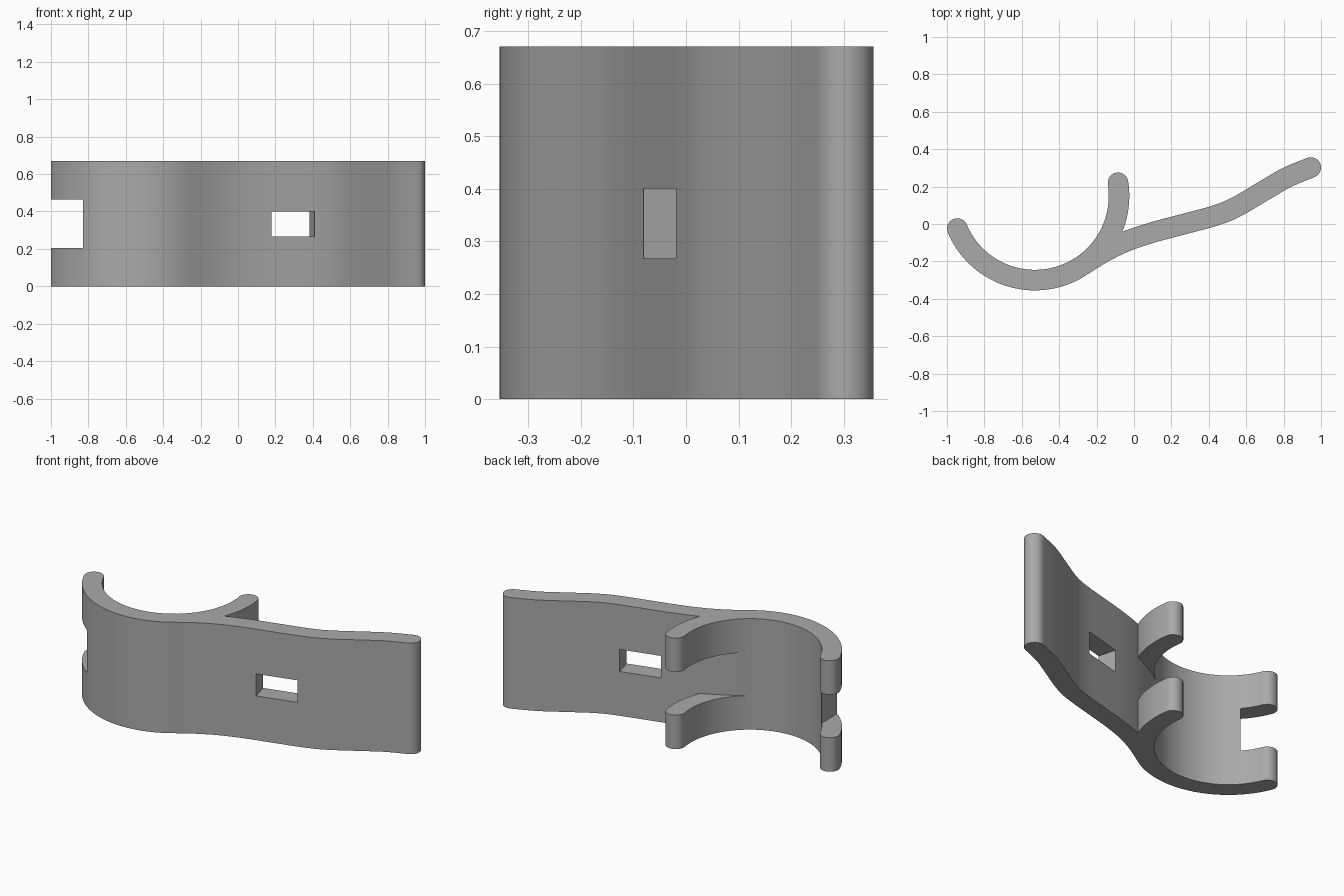
import bpy, bmesh, math
from mathutils import Vector

if "Cube" in bpy.data.objects:
    bpy.data.objects.remove(bpy.data.objects["Cube"], do_unlink=True)

HEIGHT = 0.67
HALF = 0.055                      # half of the wall thickness
CENTRE, RADIUS = Vector((-0.53, 0.15)), 0.45
GAP_LOW, GAP_HIGH = 0.205, 0.465  # slot between the prongs

grey = bpy.data.materials.new("plain grey")
grey.use_nodes = True
colour = (0.4, 0.4, 0.4, 1)
grey.diffuse_color = colour
grey.node_tree.nodes["Principled BSDF"].inputs["Base Color"].default_value = colour


def arc(start, end, steps):
    """Points on the hook's centre line, angles in degrees."""
    angles = [math.radians(start + (end - start) * i / steps) for i in range(steps + 1)]
    return [CENTRE + RADIUS * Vector((math.cos(a), math.sin(a))) for a in angles]


def smooth_path(points, steps):
    """Catmull-Rom curve through the points, the first being only a guide."""
    pts = points + [2 * points[-1] - points[-2]]
    path = []
    for a, b, c, d in zip(pts, pts[1:], pts[2:], pts[3:]):
        for i in range(steps):
            t = i / steps
            path.append(0.5 * (2 * b + (c - a) * t + (2 * a - 5 * b + 4 * c - d) * t**2
                               + (3 * b - a - 3 * c + d) * t**3))
    return path + [points[-1]]


def ribbon(path, cap_start, cap_end):
    """Closed outline of even thickness around a path, with round ends."""
    n = len(path)
    along = [(path[min(i + 1, n - 1)] - path[max(i - 1, 0)]).normalized() for i in range(n)]
    side = [Vector((-d.y, d.x)) * HALF for d in along]

    def cap(i, sign):
        turns = [math.pi * k / 12 for k in range(1, 12)]
        return [path[i] + sign * (math.sin(t) * HALF * along[i] - math.cos(t) * side[i])
                for t in turns]

    outline = [p - s for p, s in zip(path, side)]
    outline += cap(n - 1, 1) if cap_end else []
    outline += [p + s for p, s in zip(reversed(path), reversed(side))]
    return outline + (cap(0, -1) if cap_start else [])


def extrude(name, outline, low, high):
    bm = bmesh.new()
    face = bm.faces.new([bm.verts.new((p.x, p.y, low)) for p in outline])
    top = bmesh.ops.extrude_face_region(bm, geom=[face])["geom"]
    bmesh.ops.translate(bm, vec=(0, 0, high - low),
                        verts=[v for v in top if isinstance(v, bmesh.types.BMVert)])
    bmesh.ops.recalc_face_normals(bm, faces=bm.faces)
    mesh = bpy.data.meshes.new(name)
    bm.to_mesh(mesh)
    bm.free()
    mesh.materials.append(grey)
    obj = bpy.data.objects.new(name, mesh)
    bpy.context.collection.objects.link(obj)
    return obj


def box(name, x, y, width, depth, low, high, angle=0):
    u = Vector((math.cos(angle), math.sin(angle))) * width / 2
    v = Vector((-math.sin(angle), math.cos(angle))) * depth / 2
    c = Vector((x, y))
    return extrude(name, [c - u - v, c + u - v, c + u + v, c - u + v], low, high)


def combine(target, tool, operation):
    mod = target.modifiers.new(operation.lower(), "BOOLEAN")
    mod.operation, mod.solver, mod.object = operation, "EXACT", tool
    bpy.context.view_layer.objects.active = target
    bpy.ops.object.modifier_apply(modifier=mod.name)
    bpy.data.objects.remove(tool, do_unlink=True)


# Body: hook wall running into the wavy tail
hook = arc(202.8, 305, 40)
tail = [Vector(p) for p in [(-0.16, -0.15), (-0.042, -0.093), (0.1, -0.045), (0.28, 0.003),
                            (0.44, 0.047), (0.55, 0.093), (0.71, 0.187), (0.82, 0.25),
                            (0.945, 0.302)]]
body = extrude("clip_body", ribbon(hook[:-1] + smooth_path(hook[-2:] + tail, 6), True, True),
               0, HEIGHT)

# Two inner prongs closing the hook
prong_outline = ribbon(arc(-52, 9, 26), False, True)
for name, low, high in (("lower_prong", 0, GAP_LOW), ("upper_prong", GAP_HIGH, HEIGHT)):
    combine(body, extrude(name, prong_outline, low, high), "UNION")

# Notch in the open end of the hook, and the window through the tail
combine(body, box("notch_cutter", -1.03, 0, 0.4, 1, GAP_LOW, GAP_HIGH), "DIFFERENCE")
combine(body, box("window_cutter", 0.28, 0.003, 0.24, 0.3, 0.267, 0.4, math.radians(15)),
        "DIFFERENCE")

# Smooth curved walls with crisp rims
bpy.ops.object.select_all(action="DESELECT")
body.select_set(True)
bpy.context.view_layer.objects.active = body
bpy.ops.object.shade_smooth_by_angle(angle=math.radians(30))
